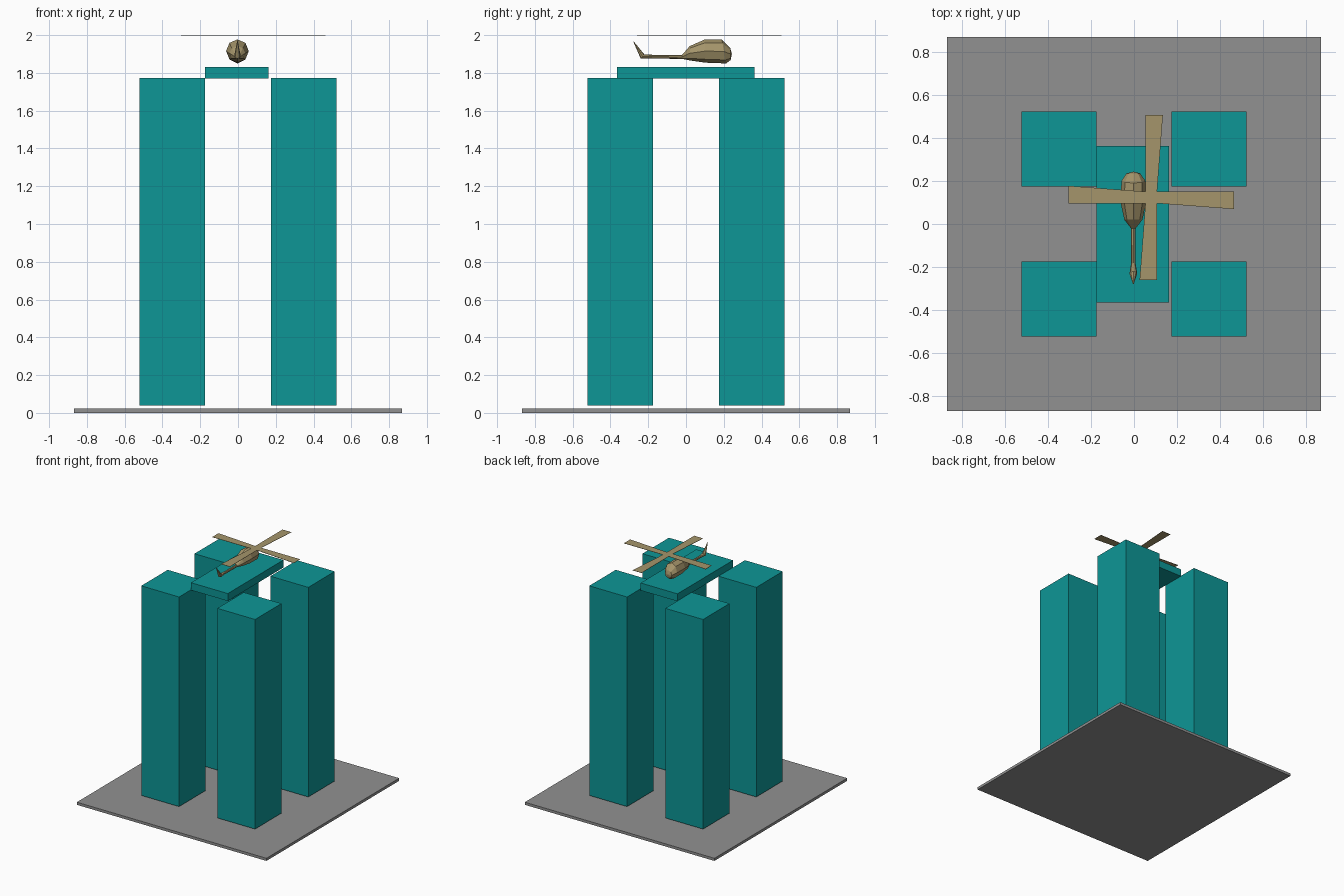
import bpy, bmesh, math
from mathutils import Matrix, Vector

old = bpy.data.objects.get("Cube")
if old:
    bpy.data.objects.remove(old, do_unlink=True)


def material(name, rgb):
    m = bpy.data.materials.new(name)
    m.use_nodes = True
    m.diffuse_color = (*rgb, 1)
    m.node_tree.nodes["Principled BSDF"].inputs["Base Color"].default_value = (*rgb, 1)
    return m


teal = material("teal", (0.004, 0.305, 0.305))
grey = material("grey", (0.285, 0.285, 0.285))
tan = material("tan", (0.376, 0.3, 0.146))


def finish(name, bm, mat):
    mesh = bpy.data.meshes.new(name)
    bm.to_mesh(mesh)
    bm.free()
    mesh.materials.append(mat)
    obj = bpy.data.objects.new(name, mesh)
    bpy.context.collection.objects.link(obj)
    return obj


def box(name, low, high, mat):
    low, high = Vector(low), Vector(high)
    bm = bmesh.new()
    place = Matrix.Translation((low + high) / 2) @ Matrix.Diagonal((*(high - low), 1))
    bmesh.ops.create_cube(bm, size=1, matrix=place)
    return finish(name, bm, mat)


# Ground slab, four towers and the landing deck between them
box("ground_slab", (-0.868, -0.868, 0), (0.868, 0.868, 0.022), grey)
for side, sx in (("left", 1), ("right", -1)):
    for end, sy in (("back", 1), ("front", -1)):
        cx, cy = sx * 0.348, sy * 0.348
        box(f"tower_{end}_{side}", (cx - 0.173, cy - 0.173, 0.038),
            (cx + 0.173, cy + 0.173, 1.773), teal)
box("landing_deck", (-0.175, -0.365, 1.77), (0.162, 0.362, 1.832), teal)

# Helicopter hull: octagonal rings, each (bottom y, bottom z, top y, top z, half width)
SIDES = 8
rings = [
    (-0.279, 1.965, -0.277, 1.967, 0.002),
    (-0.240, 1.876, -0.220, 1.897, 0.018),
    (-0.180, 1.876, -0.180, 1.896, 0.010),
    (-0.020, 1.874, -0.020, 1.896, 0.011),
    (0.020, 1.866, 0.020, 1.942, 0.042),
    (0.105, 1.854, 0.100, 1.977, 0.060),
    (0.212, 1.850, 0.190, 1.977, 0.055),
    (0.236, 1.868, 0.234, 1.932, 0.032),
]
bm = bmesh.new()
loops = []
for yb, zb, yt, zt, w in rings:
    loop = []
    for i in range(SIDES):
        a = math.tau * i / SIDES
        t = (1 + math.sin(a)) / 2
        loop.append(bm.verts.new((w * math.cos(a) - 0.003, yb + (yt - yb) * t, zb + (zt - zb) * t)))
    loops.append(loop)
for a, b in zip(loops, loops[1:]):
    for i in range(SIDES):
        j = (i + 1) % SIDES
        bm.faces.new((a[i], a[j], b[j], b[i]))
bm.faces.new(loops[0])
nose = bm.verts.new((-0.003, 0.243, 1.9))
for i in range(SIDES):
    bm.faces.new((loops[-1][i], loops[-1][(i + 1) % SIDES], nose))
bmesh.ops.recalc_face_normals(bm, faces=bm.faces)
finish("helicopter_hull", bm, tan)

# Rotor: four flared blades around a square hub, as one thin plate
HUB, TIP, FLARE = 0.027, 0.383, 0.054
outline = []
for k in range(4):
    turn = Matrix.Rotation(-k * math.pi / 2, 3, 'Z')
    for p in ((-HUB, HUB), (-HUB, TIP), (FLARE, TIP)):
        outline.append(turn @ Vector((*p, 0)) + Vector((0.08, 0.123, 1.998)))
bm = bmesh.new()
face = bm.faces.new([bm.verts.new(p) for p in outline])
top = bmesh.ops.extrude_face_region(bm, geom=[face])["geom"]
bmesh.ops.translate(bm, vec=(0, 0, 0.002),
                    verts=[v for v in top if isinstance(v, bmesh.types.BMVert)])
bmesh.ops.recalc_face_normals(bm, faces=bm.faces)
finish("rotor_blades", bm, tan)
